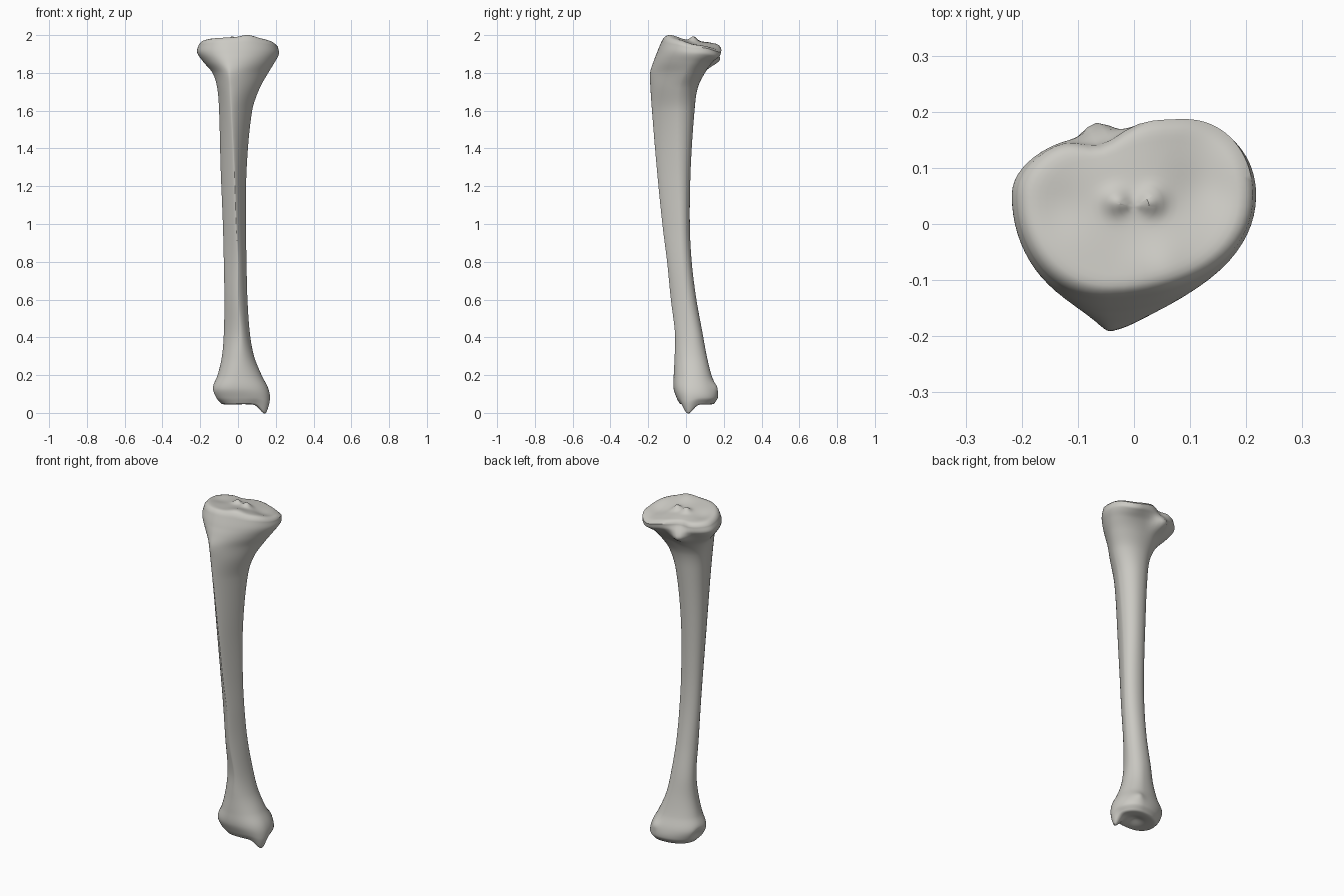
import bpy, bmesh, math
from mathutils import Vector

cube = bpy.data.objects.get("Cube")
if cube:
    bpy.data.objects.remove(cube)

SEGMENTS = 72
STEPS = 7

# Each section: height, left x, right x, front y, back y,
# x of front crest, x of back, y of the sides, front squareness
lower_end = [
    (.05, -.09, .15, -.035, .15, .02, .06, .05, 2.4),
    (.08, -.118, .168, -.05, .168, .02, .07, .04, 2.4),
    (.13, -.135, .16, -.066, .162, 0, .06, .04, 2.3),
    (.2, -.108, .125, -.065, .135, 0, .04, .04, 2.1),
    (.3, -.085, .085, -.06, .11, .01, .02, .035, 1.9),
]
shaft = [
    (.42, -.075, .063, -.058, .088, .015, 0, .03, 1.7),
    (.6, -.072, .05, -.08, .055, 0, -.01, 0, 1.5),
    (.8, -.075, .045, -.1, .03, 0, -.015, -.02, 1.4),
    (1, -.08, .042, -.125, .02, -.01, -.02, -.03, 1.35),
    (1.3, -.092, .046, -.155, .025, -.02, -.02, -.04, 1.35),
    (1.6, -.1, .075, -.18, .045, -.035, -.01, -.04, 1.4),
]
upper_end = [
    (1.72, -.11, .115, -.188, .062, -.04, 0, -.03, 1.5),
    (1.8, -.135, .16, -.19, .1, -.045, .02, 0, 1.5),
    (1.86, -.185, .195, -.172, .14, -.045, .04, .03, 1.8),
    (1.91, -.217, .217, -.152, .178, -.045, .08, .05, 2),
    (1.955, -.207, .212, -.13, .187, -.045, .09, .05, 2.1),
]
sections = lower_end + shaft + upper_end

# Sculpted lumps and hollows: centre, radius, push
lumps = [
    ((-.06, .14, 1.86), .045, (-.01, .045, 0)),     # outer back facet
    ((-.06, .17, 1.96), .05, (0, -.03, 0)),         # notch behind the plateau
    ((.14, .17, 1.95), .09, (0, 0, -.03)),          # inner plateau slopes back
    ((.2, .03, 1.96), .07, (0, 0, -.012)),
    ((.12, .06, 1.97), .06, (0, 0, -.018)),         # inner hollow
    ((-.13, .03, 1.97), .05, (0, 0, -.008)),        # outer hollow
    ((-.03, .04, 1.97), .022, (0, 0, .024)),        # outer spine
    ((.03, .04, 1.97), .022, (0, 0, .026)),         # inner spine
    ((.05, -.08, 1.97), .05, (0, 0, .016)),
    ((.14, .01, .05), .036, (.005, 0, -.052)),      # inner ankle tip
    ((.04, .05, .05), .045, (0, 0, .02)),           # ankle hollow
    ((.1, .16, .14), .03, (0, .012, 0)),
    ((-.13, .06, .1), .03, (.02, 0, 0)),            # side notch at ankle
]


def hermite(a, b, ta, tb, t):
    return (a * (1 + 2 * t) * (1 - t) ** 2 + ta * t * (1 - t) ** 2
            + b * t * t * (3 - 2 * t) + tb * t * t * (t - 1))


def blend(i, t):
    """Smooth section between section i and the next one."""
    def slope(k, c):
        lo, hi = sections[max(k - 1, 0)], sections[min(k + 1, len(sections) - 1)]
        return (hi[c] - lo[c]) / (hi[0] - lo[0])
    a, b = sections[i], sections[i + 1]
    span = b[0] - a[0]
    return [a[0] + span * t] + [
        hermite(a[c], b[c], slope(i, c) * span, slope(i + 1, c) * span, t)
        for c in range(1, len(a))]


def ring_points(section):
    """Outline made of four squashed quarter curves."""
    z, left, right, front, back, crest, rear, side, square = section
    points = []
    for k in range(SEGMENTS):
        angle = math.tau * k / SEGMENTS
        c, s = math.cos(angle), math.sin(angle)
        power = 2 / (square if s < 0 else 2.1)
        end_y, mid_x = (front, crest) if s < 0 else (back, rear)
        end_x = right if c > 0 else left
        points.append(Vector((mid_x + (end_x - mid_x) * abs(c) ** power,
                              side + (end_y - side) * abs(s) ** power, z)))
    return points


def cap_rings(points, centre, rise):
    """Shrinking rings that close an end with a rounded rim."""
    rings = []
    for k in range(1, 16):
        f = 1 - k / 16
        lift = rise * math.sqrt(1 - max(0, (f - .8) / .2) ** 2)
        rings.append([Vector((centre.x + (p.x - centre.x) * f,
                              centre.y + (p.y - centre.y) * f,
                              p.z + lift)) for p in points])
    return rings


def sculpt(p):
    move = Vector()
    for centre, radius, push in lumps:
        d = (p - Vector(centre)).length / radius
        move += Vector(push) * math.exp(-d * d)
    # Plateau leans gently towards the back
    if p.z > 1.9:
        move.z -= .1 * p.y * (p.z - 1.9) / .07
    return p + move


# Stack the rings from bottom to top
rings = [ring_points(blend(i, k / STEPS))
         for i in range(len(sections) - 1) for k in range(STEPS)]
rings.append(ring_points(sections[-1]))
bottom_centre = Vector((.03, .055, .045))
top_centre = Vector((0, .03, 1.976))
rings = (cap_rings(rings[0], bottom_centre, -.005)[::-1] + rings
         + cap_rings(rings[-1], top_centre, .021))

# Skin the bone
bm = bmesh.new()
loops = [[bm.verts.new(sculpt(p)) for p in ring] for ring in rings]
for low, high in zip(loops, loops[1:]):
    for k in range(SEGMENTS):
        n = (k + 1) % SEGMENTS
        bm.faces.new((low[k], low[n], high[n], high[k]))
for loop, centre in ((loops[0], bottom_centre), (loops[-1], top_centre)):
    tip = bm.verts.new(sculpt(centre))
    for k in range(SEGMENTS):
        bm.faces.new((loop[k], loop[(k + 1) % SEGMENTS], tip))
bmesh.ops.recalc_face_normals(bm, faces=bm.faces)

mesh = bpy.data.meshes.new("shin_bone")
bm.to_mesh(mesh)
bm.free()
bone = bpy.data.objects.new("shin_bone", mesh)
bpy.context.collection.objects.link(bone)

# Bone colour
colour = (.6, .59, .55, 1)
material = bpy.data.materials.new("pale_bone")
material.use_nodes = True
material.diffuse_color = colour
material.node_tree.nodes["Principled BSDF"].inputs["Base Color"].default_value = colour
mesh.materials.append(material)

bpy.context.view_layer.objects.active = bone
bone.select_set(True)
bpy.ops.object.shade_smooth_by_angle(angle=math.radians(40))
